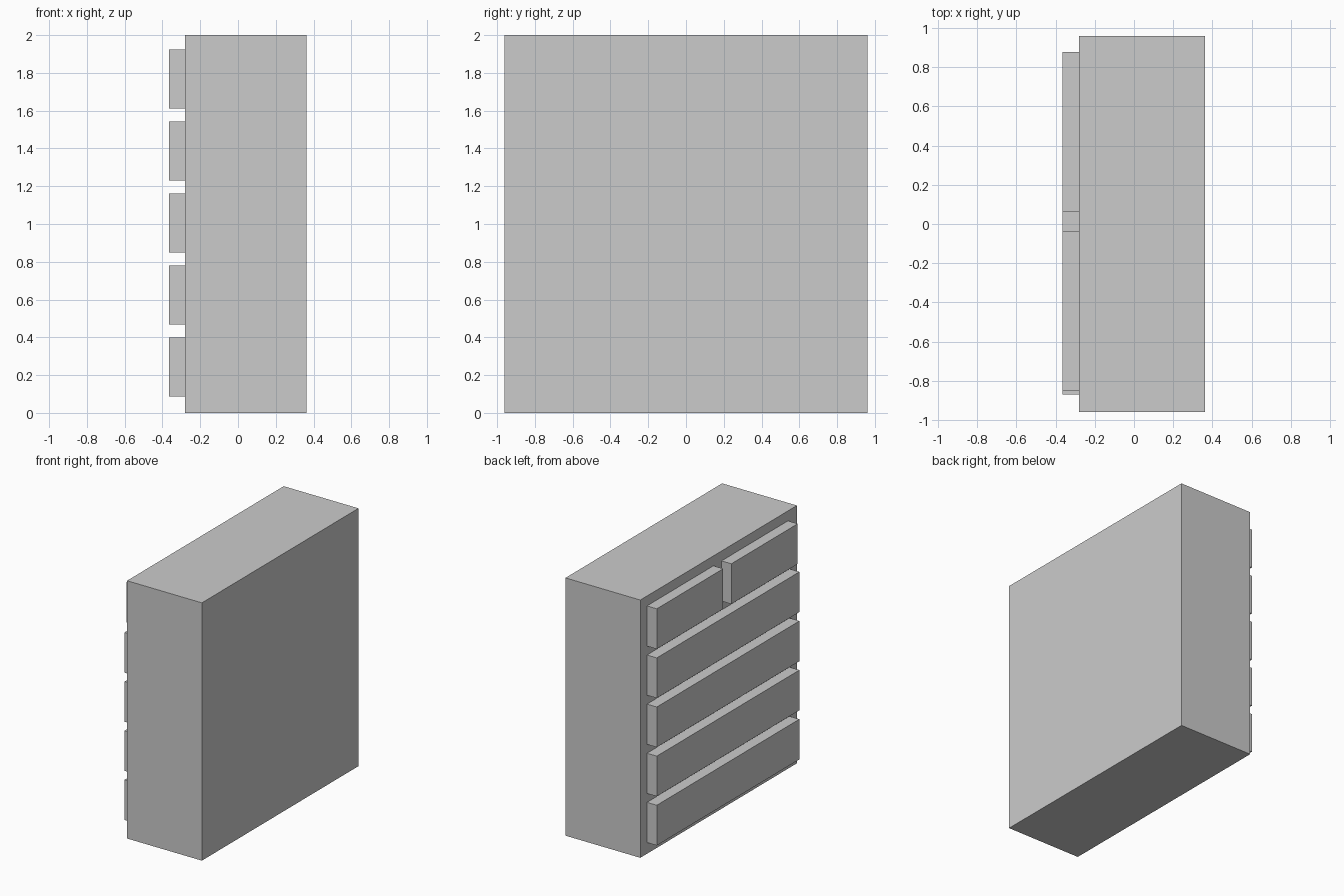
import bpy

if "Cube" in bpy.data.objects:
    bpy.data.objects.remove(bpy.data.objects["Cube"])


def box(name, x, y, z):
    """Axis-aligned box from (min, max) ranges."""
    bpy.ops.mesh.primitive_cube_add(
        size=1, location=[(a + b) / 2 for a, b in (x, y, z)])
    ob = bpy.context.object
    ob.name = name
    ob.scale = [b - a for a, b in (x, y, z)]
    bpy.ops.object.transform_apply(location=False, rotation=False, scale=True)
    return ob


# Cabinet body
box("cabinet_body", (-0.28, 0.362), (-0.96, 0.96), (0, 2))

# Drawer fronts on the -x side: four wide rows, then a split top row
DRAWER_X = (-0.364, -0.28)
BOTTOM, PITCH, HEIGHT = 0.087, 0.381, 0.312

for row in range(5):
    z0 = BOTTOM + row * PITCH
    z = (z0, z0 + HEIGHT)
    if row < 4:
        box(f"wide_drawer_{row + 1}", DRAWER_X, (-0.87, 0.878), z)
    else:
        box("small_drawer_left", DRAWER_X, (0.064, 0.878), z)
        box("small_drawer_right", DRAWER_X, (-0.85, -0.036), z)
